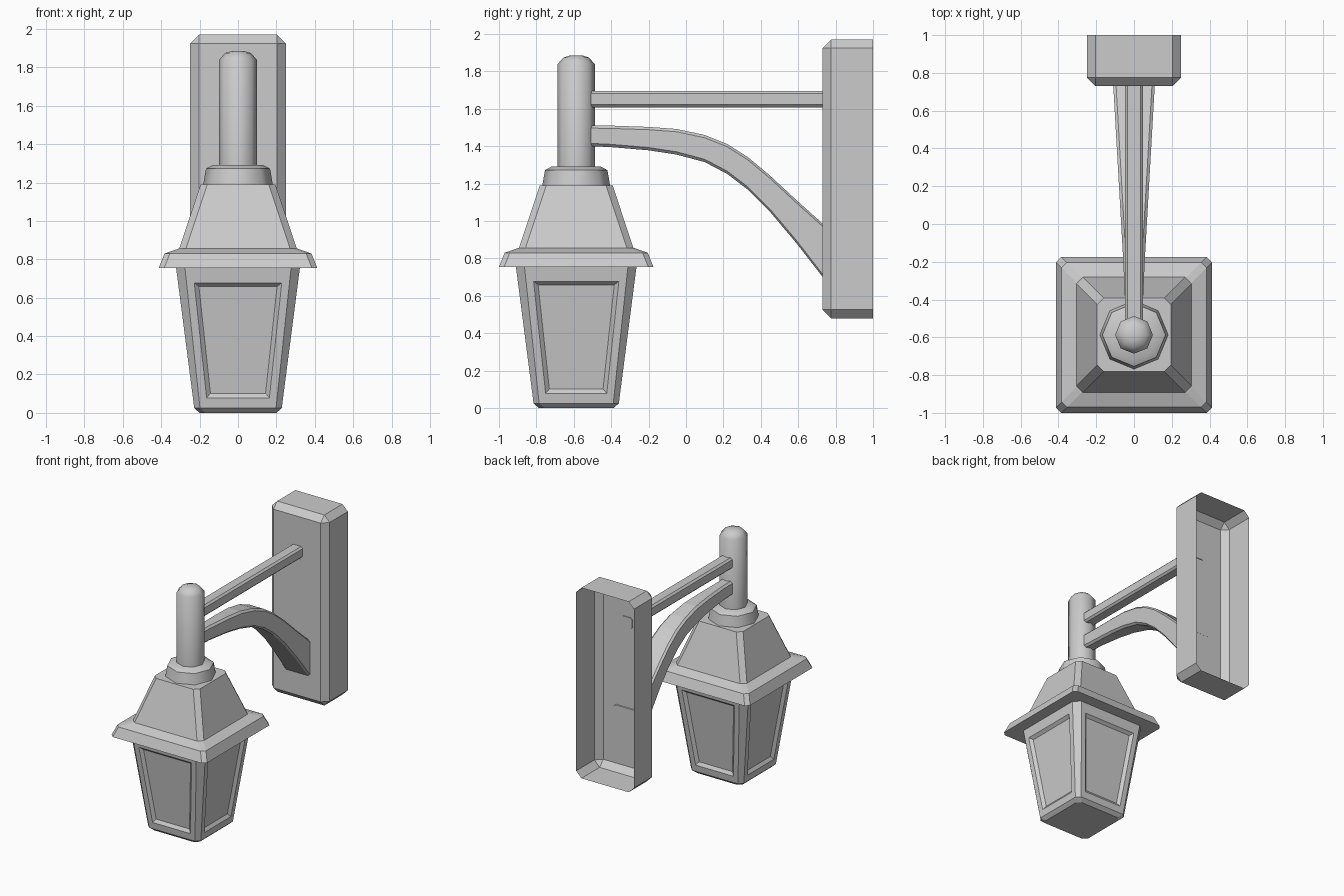
import bpy, bmesh, math
from mathutils import Vector

if "Cube" in bpy.data.objects:
    bpy.data.objects.remove(bpy.data.objects["Cube"], do_unlink=True)

LAMP_Y = -0.587
GREY = (0.6, 0.6, 0.6, 1)
metal = bpy.data.materials.new("grey metal")
metal.use_nodes = True
metal.diffuse_color = GREY
metal.node_tree.nodes["Principled BSDF"].inputs["Base Color"].default_value = GREY


def finish(bm, name, location=(0, 0, 0), smooth=None):
    bmesh.ops.recalc_face_normals(bm, faces=bm.faces)
    mesh = bpy.data.meshes.new(name)
    bm.to_mesh(mesh)
    bm.free()
    mesh.materials.append(metal)
    obj = bpy.data.objects.new(name, mesh)
    obj.location = location
    bpy.context.collection.objects.link(obj)
    if smooth:
        bpy.ops.object.select_all(action="DESELECT")
        obj.select_set(True)
        bpy.context.view_layer.objects.active = obj
        bpy.ops.object.shade_smooth_by_angle(angle=math.radians(smooth))


def loft(rings):
    """Skin a list of point rings and cap both ends."""
    bm = bmesh.new()
    loops = [[bm.verts.new(p) for p in ring] for ring in rings]
    n = len(loops[0])
    for a, b in zip(loops, loops[1:]):
        for i in range(n):
            j = (i + 1) % n
            bm.faces.new((a[i], a[j], b[j], b[i]))
    bm.faces.new(loops[0])
    bm.faces.new(loops[-1])
    bmesh.ops.recalc_face_normals(bm, faces=bm.faces)
    bm.normal_update()
    return bm


def chamfered(hx, hy, c):
    """Rectangle outline with cut corners."""
    return [(hx, c - hy), (hx, hy - c), (hx - c, hy), (c - hx, hy),
            (-hx, hy - c), (-hx, c - hy), (c - hx, -hy), (hx - c, -hy)]


def square_tower(profile):
    return loft([[(x, y, z) for x, y in chamfered(h, h, c)] for h, c, z in profile])


def round_tower(profile, sides=8):
    turn = math.tau / sides
    return loft([[(r * math.cos(i * turn), r * math.sin(i * turn), z)
                  for i in range(sides)] for r, z in profile])


# Wall plate: bevelled box, open at the back
bm = bmesh.new()
bmesh.ops.create_cube(bm, size=1)
for v in bm.verts:
    v.co = Vector((v.co.x * 0.5, 0.865 + v.co.y * 0.27, 1.225 + v.co.z * 1.49))
bm.normal_update()
bmesh.ops.delete(bm, geom=[f for f in bm.faces if f.normal.y > 0.9], context="FACES_ONLY")
bmesh.ops.bevel(bm, geom=[e for e in bm.edges if not e.is_boundary], offset=0.046,
                offset_type="OFFSET", segments=1, profile=0.5, affect="EDGES")
finish(bm, "wall_plate")

# Straight upper arm
finish(loft([[(x, y, 1.652 + z) for x, z in chamfered(0.048, 0.044, 0.014)]
             for y in (-0.55, 0.735)]), "upper_arm")

# Curved lower arm, widening towards the wall: (y, top z, bottom z)
curve = [(-0.55, 1.512, 1.402), (-0.4, 1.51, 1.395), (-0.2, 1.503, 1.378),
         (-0.05, 1.492, 1.355), (0.1, 1.46, 1.315), (0.22, 1.412, 1.252),
         (0.33, 1.342, 1.168), (0.45, 1.242, 1.048), (0.59, 1.112, 0.882),
         (0.735, 0.982, 0.695)]
rings = []
for y, top, low in curve:
    width = 0.048 + 0.062 * max(0, (y + 0.35) / 1.085)
    rings.append([(x, y, (top + low) / 2 + z)
                  for x, z in chamfered(width, (top - low) / 2, 0.015)])
finish(loft(rings), "curved_arm")

# Hanging post with domed top, and its collar
finish(round_tower([(0.1, 1.25), (0.1, 1.838), (0.068, 1.874), (0.03, 1.886)]),
       "post", (0, LAMP_Y, 0), 50)
finish(round_tower([(0.182, 1.185), (0.167, 1.272), (0.13, 1.292)]),
       "collar", (0, LAMP_Y, 0), 48)

# Lantern roof and brim
finish(square_tower([(0.308, 0.035, 0.85), (0.195, 0.035, 1.19)]),
       "lantern_roof", (0, LAMP_Y, 0))
finish(square_tower([(0.413, 0.028, 0.755), (0.383, 0.028, 0.83), (0.306, 0.028, 0.857)]),
       "lantern_brim", (0, LAMP_Y, 0))

# Lantern body with a recessed panel on each side
bm = square_tower([(0.2, 0.03, 0), (0.228, 0.03, 0.025), (0.323, 0.046, 0.76)])
sides = [f for f in bm.faces if f.calc_area() > 0.2 and abs(f.normal.z) < 0.5]
bmesh.ops.inset_individual(bm, faces=sides, thickness=0.04, use_even_offset=True)
for f in sides:
    low = sorted(f.verts, key=lambda v: v.co.z)[:2]
    for top in [v for v in f.verts if v not in low]:
        foot = next(e.other_vert(top) for e in f.edges
                    if top in e.verts and e.other_vert(top) in low)
        start, end = foot.co.copy(), top.co.copy()
        foot.co = start.lerp(end, 0.02)
        top.co = start.lerp(end, 0.935)
bm.normal_update()
bmesh.ops.inset_individual(bm, faces=sides, thickness=0.022, depth=-0.02, use_even_offset=True)
finish(bm, "lantern_body", (0, LAMP_Y, 0))
